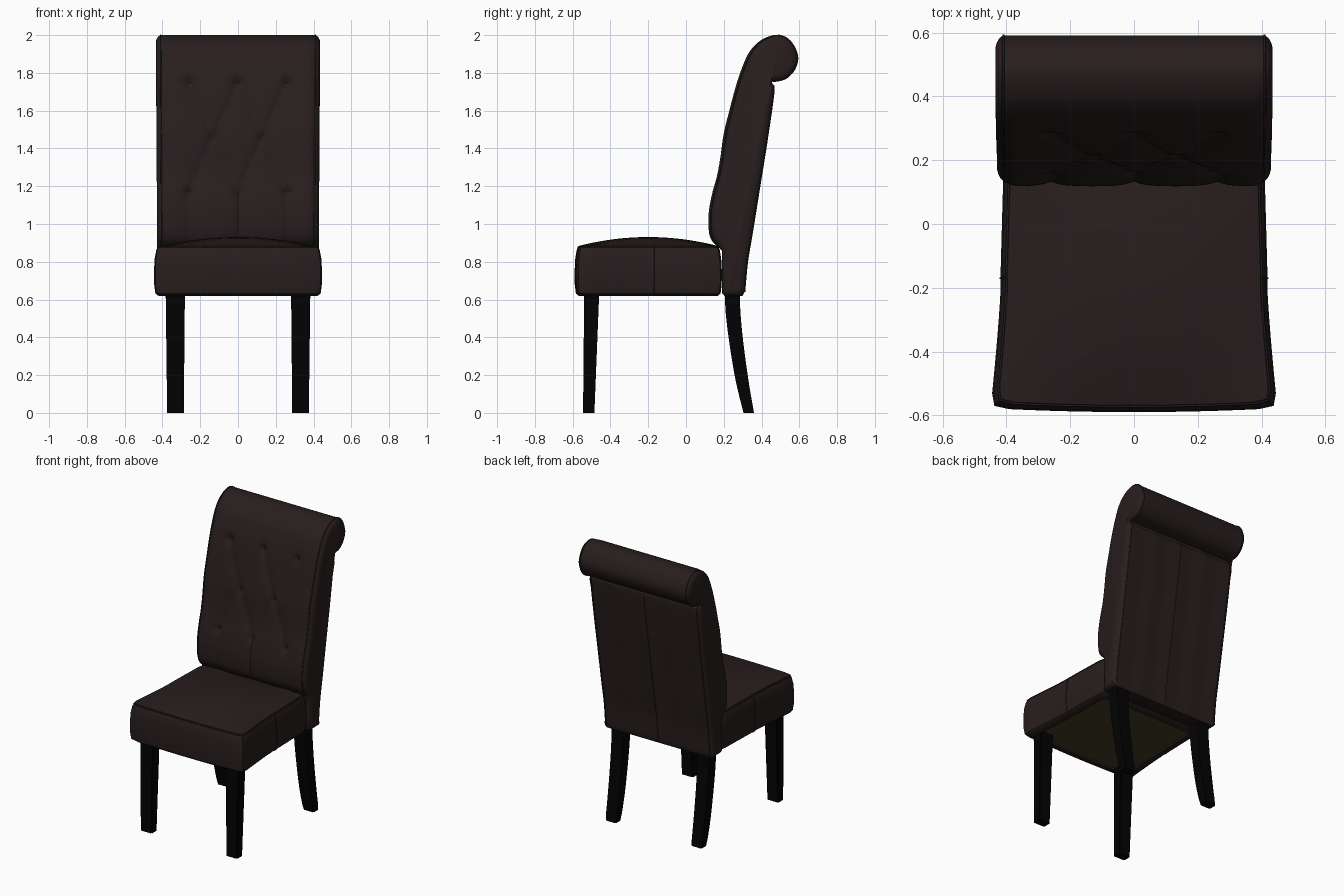
import bpy, bmesh, math
from mathutils import Vector

if "Cube" in bpy.data.objects:
    bpy.data.objects.remove(bpy.data.objects["Cube"])


def material(name, rgb):
    m = bpy.data.materials.new(name)
    m.diffuse_color = (*rgb, 1)
    m.use_nodes = True
    m.node_tree.nodes["Principled BSDF"].inputs["Base Color"].default_value = m.diffuse_color
    return m


FABRIC = material("dark brown upholstery", (0.021, 0.0125, 0.0125))
WOOD = material("black wood", (0.0008, 0.0008, 0.0008))
LINING = material("olive lining", (0.055, 0.042, 0.018))


def finish(name, bm, mats, angle=40):
    bmesh.ops.recalc_face_normals(bm, faces=bm.faces)
    me = bpy.data.meshes.new(name)
    bm.to_mesh(me)
    bm.free()
    for m in mats:
        me.materials.append(m)
    ob = bpy.data.objects.new(name, me)
    bpy.context.collection.objects.link(ob)
    bpy.ops.object.select_all(action='DESELECT')
    ob.select_set(True)
    bpy.context.view_layer.objects.active = ob
    bpy.ops.object.shade_smooth_by_angle(angle=math.radians(angle))
    return ob


def spline(pts, n=8):
    """Catmull-Rom curve through the points."""
    v = [Vector(p) for p in pts]
    v = [2 * v[0] - v[1]] + v + [2 * v[-1] - v[-2]]
    out = []
    for a, b, c, d in zip(v, v[1:], v[2:], v[3:]):
        for i in range(n):
            t = i / n
            out.append(0.5 * (2 * b + (c - a) * t + (2 * a - 5 * b + 4 * c - d) * t * t
                              + (3 * b - a - 3 * c + d) * t ** 3))
    return out + [v[-2]]


def loft(bm, rings):
    """Skin closed rings of points, returning the vertex rings."""
    vs = [[bm.verts.new(p) for p in r] for r in rings]
    for a, b in zip(vs, vs[1:]):
        for i in range(len(a)):
            j = (i + 1) % len(a)
            bm.faces.new((a[i], a[j], b[j], b[i]))
    return vs


def piping(name, pts, r=0.004, cyclic=False):
    cu = bpy.data.curves.new(name, 'CURVE')
    cu.dimensions = '3D'
    cu.bevel_depth = r
    cu.bevel_resolution = 1
    s = cu.splines.new('POLY')
    s.points.add(len(pts) - 1)
    for p, q in zip(s.points, pts):
        p.co = (*q, 1)
    s.use_cyclic_u = cyclic
    cu.materials.append(FABRIC)
    ob = bpy.data.objects.new(name, cu)
    bpy.context.collection.objects.link(ob)


# Backrest profile (y, z): padded front and scroll, back panel, bottom
front = spline([(.16, .885), (.132, .92), (.12, .97), (.12, 1.06), (.138, 1.16), (.165, 1.26),
                (.183, 1.36), (.2, 1.48), (.232, 1.61), (.258, 1.71), (.29, 1.81), (.335, 1.91),
                (.4, 1.975), (.48, 2.0), (.55, 1.97), (.59, 1.89), (.575, 1.82), (.53, 1.772),
                (.48, 1.757), (.452, 1.757)])
back = spline([(.455, 1.74), (.465, 1.7), (.43, 1.45), (.39, 1.2), (.35, .95), (.325, .8), (.31, .64)])
bottom = [Vector(p) for p in [(.30, .62), (.205, .62), (.19, .635), (.19, .75), (.19, .86)]]
profile = front + back + bottom

# Tufting: buttons joined by diagonal creases, with pleats below
buttons = [(x, z) for z in (1.17, 1.75) for x in (-.26, 0, .26)] + [(-.13, 1.46), (.13, 1.46)]
creases = [((x, z), (m, 1.46)) for m in (-.13, .13) for x in (m - .13, m + .13) for z in (1.17, 1.75)]
creases += [((x, 1.17), (x, .88)) for x in (-.26, 0, .26)]


def seg_dist(p, a, b):
    p, a, b = Vector(p), Vector(a), Vector(b)
    t = max(0, min(1, (p - a).dot(b - a) / (b - a).length_squared))
    return (p - a - (b - a) * t).length


def tuft(x, z):
    d = min(seg_dist((x, z), a, b) for a, b in creases)
    k = min(math.dist((x, z), b) for b in buttons)
    fade = max(0, min(1, (1.9 - z) / .12))
    dent = .016 * math.exp(-d / .03) + .016 * math.exp(-(k / .025) ** 2)
    return fade * dent


def half_width(z):
    return .403 + .007 * (z - .9) / 1.1


def back_point(i, u):
    y, z = profile[i]
    x = u * half_width(z)
    if i < 13 * 8:
        y += tuft(x, z) + .014 * max(0, (abs(u) - .9) / .1) ** 2
    elif len(front) <= i < len(front) + len(back):
        y -= .005 * (1 - math.cos(x / .4 * 4 * math.pi)) * (1 - abs(u) ** 4) / 2
    return Vector((x, y, z))


def side_ring(s, inset, out):
    """Edge outline moved inward by inset and sideways by out."""
    edge = [back_point(i, s) for i in range(len(profile))]
    n, ring = len(edge), []
    for i, p in enumerate(edge):
        t = (edge[(i + 1) % n] - edge[i - 1]).normalized()
        ring.append(p + Vector((s * out, t.z * inset, -t.y * inset)))
    return ring


COLS = 64
sides = [(.004, .008), (.012, .016), (.024, .022), (.036, .025)]  # padded side panels
rings = [side_ring(-1, *q) for q in reversed(sides)]
rings += [[back_point(i, 2 * c / COLS - 1) for i in range(len(profile))] for c in range(COLS + 1)]
rings += [side_ring(1, *q) for q in sides]
bm = bmesh.new()
vs = loft(bm, rings)
bm.faces.new(vs[0])
bm.faces.new(vs[-1])
finish("backrest", bm, [FABRIC], 45)

for s, side in ((-1, "left"), (1, "right")):
    piping("backrest_piping_" + side, [back_point(i, s) for i in range(len(front) + len(back))])
piping("back_center_seam", [(0, y + .001, z) for y, z in back], .003)

# Tuft buttons
bm = bmesh.new()
for x, z in buttons:
    y = min(front[:90], key=lambda p: abs(p[1] - z))[0] + tuft(x, z)
    res = bmesh.ops.create_uvsphere(bm, u_segments=12, v_segments=8, radius=.011)
    for v in res['verts']:
        v.co = Vector((x + v.co.x, y + v.co.y * .6, z + v.co.z))
finish("tuft_buttons", bm, [FABRIC])


# Seat: tapered cushion with bulging sides and crowned top
def seat_width(y):
    if y < -.17:
        return .417 + .03 * min(1, ((-.17 - y) / .38)) ** 1.3
    return .419 - .01 * (y + .17) / .36


N = 16
ticks = [2 * i / N - 1 for i in range(N)]
square = ([(t, -1) for t in ticks] + [(1, t) for t in ticks]
          + [(-t, 1) for t in ticks] + [(-1, -t) for t in ticks])


def seat_ring(off, z, s=1.0, crown=0.0):
    pts = []
    for u, v in square:
        k = .98 if abs(u) == 1 and abs(v) == 1 else 1
        front_bow = .012 * u * u if v < 0 else 0
        y = -.2 + v * s * k * (.39 - off - front_bow)
        x = u * s * k * (seat_width(y) - off)
        pts.append((x, y, z + crown * (1 - (s * u) ** 2) * (1 - (s * v) ** 2)))
    return pts


levels = [(.022, .62), (.007, .632), (.001, .68), (0, .75), (.004, .82), (.012, .865), (.022, .884)]
bm = bmesh.new()
rings = [seat_ring(o, z) for o, z in levels]
rings += [seat_ring(.022, .884, s, .047) for s in (.95, .88, .78, .65, .5, .35, .2, .08)]
# Recessed lining under the seat
rings = [seat_ring(.022, .632, .9), seat_ring(.022, .62, .905)] + rings
vs = loft(bm, rings)
bm.faces.new(vs[-1])
bm.faces.new(vs[0]).material_index = 1
finish("seat", bm, [FABRIC, LINING])
piping("seat_piping", seat_ring(.018, .878), .004, True)
for s, side in ((-1, "left"), (1, "right")):
    piping("seat_side_seam_" + side, [(s * (seat_width(-.17) - o), -.17, z) for o, z in levels], .003)


# Legs: sections (center y, half depth, half width, center x, z)
def leg(name, sections):
    for s, side in ((-1, "left"), (1, "right")):
        bm = bmesh.new()
        vs = loft(bm, [[(s * (cx + a * hw), cy + b * hd, z)
                        for a, b in ((-1, -1), (1, -1), (1, 1), (-1, 1))]
                       for cy, hd, hw, cx, z in sections])
        bm.faces.new(vs[0])
        bm.faces.new(vs[-1])
        upright = [e for e in bm.edges if abs((e.verts[0].co - e.verts[1].co).normalized().z) > .5]
        bmesh.ops.bevel(bm, geom=upright, offset=.006, segments=2, affect='EDGES')
        finish(name + "_" + side, bm, [WOOD], 35)


leg("front_leg", [(-.515, .03, .044, .331, 0), (-.499, .04, .051, .332, .645)])
leg("back_leg", [tuple(p) for p in spline([(.332, .028, .04, .332, 0), (.297, .034, .042, .332, .17),
                                           (.268, .037, .043, .332, .36), (.25, .039, .044, .332, .52),
                                           (.245, .04, .045, .332, .64)], 4)])
